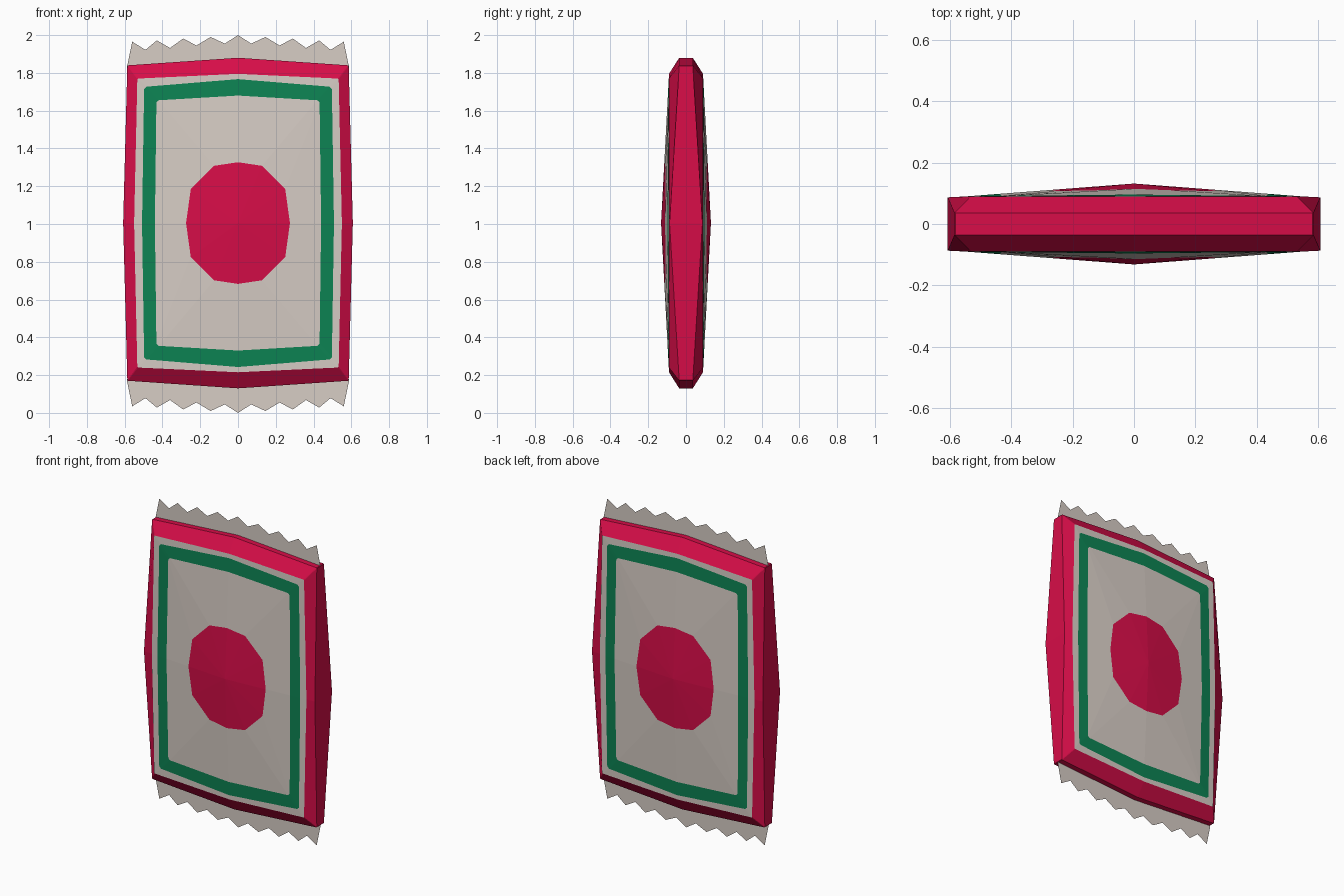
import bpy, bmesh

if "Cube" in bpy.data.objects:
    bpy.data.objects.remove(bpy.data.objects["Cube"])

ZC = 1.005  # middle height of the packet


def material(name, rgb):
    m = bpy.data.materials.new(name)
    m.diffuse_color = (*rgb, 1)
    m.use_nodes = True
    m.node_tree.nodes["Principled BSDF"].inputs["Base Color"].default_value = m.diffuse_color
    return m


RED = material("crimson", (0.68, 0.004, 0.065))
PALE = material("warm pale grey", (0.68, 0.61, 0.56))
GREEN = material("green", (0.004, 0.23, 0.088))


def make_object(name, bm, mats):
    me = bpy.data.meshes.new(name)
    bm.to_mesh(me)
    bm.free()
    for m in mats:
        me.materials.append(m)
    ob = bpy.data.objects.new(name, me)
    bpy.context.collection.objects.link(ob)
    return ob


def mirror_quadrant(q):
    """Four points from side middle to top middle -> closed 12-point ring."""
    top = q + [(-x, z) for x, z in q[-2::-1]]
    return top + [(x, -z) for x, z in top[-2:0:-1]]


def frame(side, corner_x, corner_z, top, c=0.012):
    return mirror_quadrant([(side, 0), (corner_x, corner_z - c),
                            (corner_x - c, corner_z), (0, top)])


def puff(x, z):
    """Half thickness of the pillowed face."""
    u, v = min(1, abs(x) / 0.55), min(1, abs(z) / 0.79)
    return 0.09 + 0.042 * (1 - u) * (1 - v)


# Rings from the centre disc outwards, as (x, height from middle)
disc = mirror_quadrant([(0.275, 0), (0.25, 0.18), (0.127, 0.303), (0, 0.322)])
face_rings = [
    disc,
    frame(0.44, 0.432, 0.65, 0.675),      # inside of green border
    frame(0.508, 0.497, 0.722, 0.762),    # outside of green border
    frame(0.55, 0.533, 0.765, 0.79, 0.004),  # edge of printed face
]
rim = frame(0.608, 0.586, 0.835, 0.875, 0.003)

# Wrapper body: front rings, rim, then the same mirrored on the back
bm = bmesh.new()


def half(sign):
    loops = [[bm.verts.new((x, sign * puff(x, z), ZC + z)) for x, z in r]
             for r in face_rings]
    loops.append([bm.verts.new((x, sign * (0.087 if z == 0 else 0.036), ZC + z))
                  for x, z in rim])
    centre = bm.verts.new((0, sign * 0.132, ZC))
    n = len(disc)
    for i in range(n):
        bm.faces.new((centre, loops[0][i], loops[0][(i + 1) % n])).material_index = 0
    for k, mat in enumerate((1, 2, 1, 0)):
        bridge(loops[k], loops[k + 1], mat)
    return loops[-1]


def bridge(a, b, mat):
    n = len(a)
    for i in range(n):
        j = (i + 1) % n
        bm.faces.new((a[i], b[i], b[j], a[j])).material_index = mat


bridge(half(-1), half(1), 0)
bmesh.ops.recalc_face_normals(bm, faces=bm.faces)
make_object("wrapper_body", bm, [RED, PALE, GREEN])

# Zigzag crimped seals above and below
teeth = [(0.587, 0.835), (0.56, 0.965), (0.49, 0.922), (0.43, 0.972), (0.36, 0.932),
         (0.29, 0.982), (0.22, 0.945), (0.145, 0.99), (0.07, 0.955), (0, 1.0)]
outline = teeth + [(-x, z) for x, z in teeth[-2::-1]]
for name, s in (("top_seal", 1), ("bottom_seal", -1)):
    bm = bmesh.new()
    low = [bm.verts.new((x, 0, 1 + s * 0.82)) for x, z in outline]
    high = [bm.verts.new((x, 0, 1 + s * z)) for x, z in outline]
    for i in range(len(outline) - 1):
        bm.faces.new((low[i], low[i + 1], high[i + 1], high[i]))
    bmesh.ops.recalc_face_normals(bm, faces=bm.faces)
    make_object(name, bm, [PALE])
